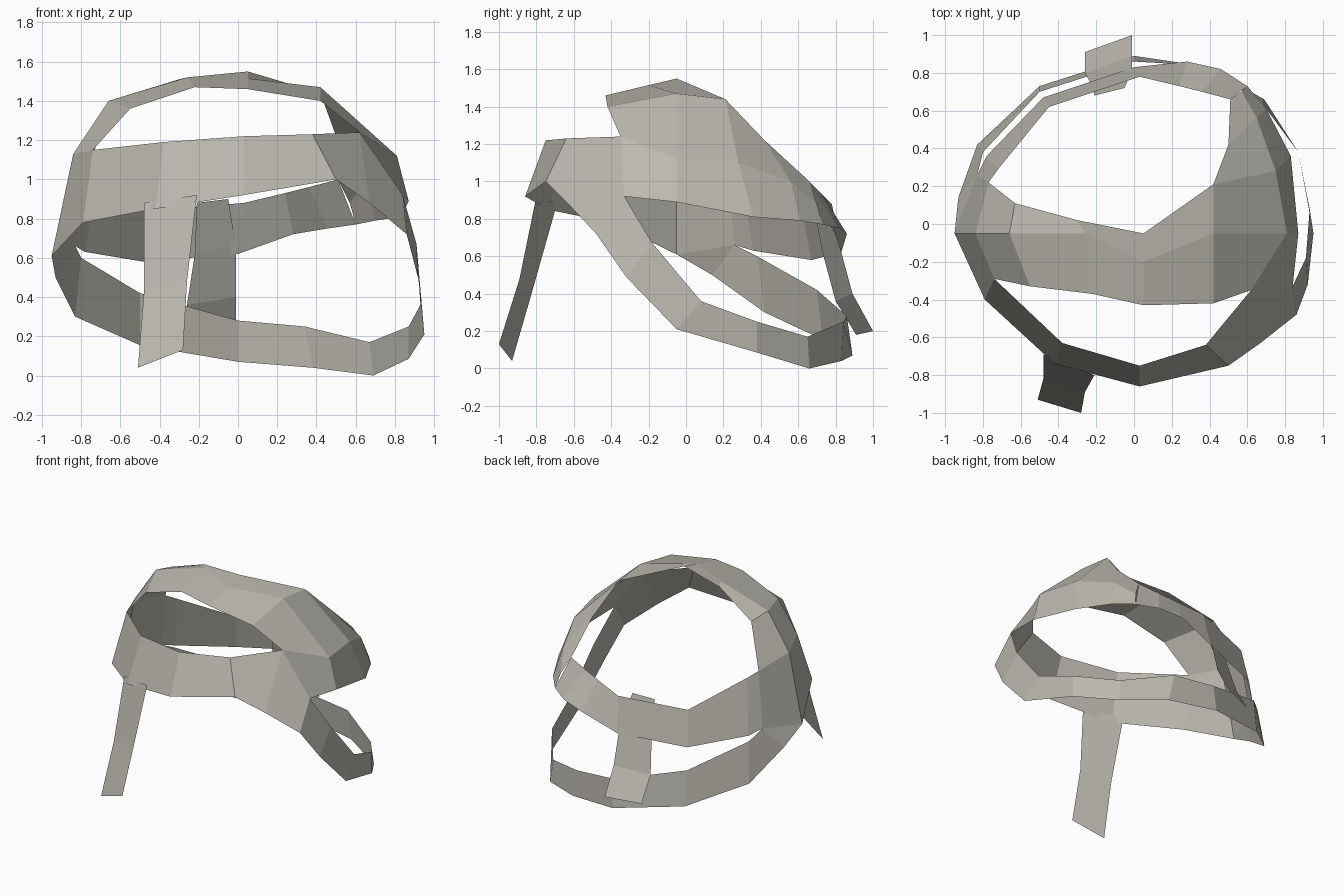
import bpy

cloth = bpy.data.materials.new("worn_grey_cloth")
cloth.diffuse_color = (0.50, 0.48, 0.43, 1)


def strap(name, rows):
    """Skin a flat-faced cloth strip through successive cross rows of points."""
    n = len(rows[0])
    verts = [p for row in rows for p in row]
    faces = [(i * n + j, i * n + j + 1, (i + 1) * n + j + 1, (i + 1) * n + j)
             for i in range(len(rows) - 1) for j in range(n - 1)]
    mesh = bpy.data.meshes.new(name)
    mesh.from_pydata(verts, [], faces)
    mesh.materials.append(cloth)
    mesh.update()
    obj = bpy.data.objects.new(name, mesh)
    bpy.context.collection.objects.link(obj)
    return obj


# crown strap over the top, left to right (front edge, middle, back edge)
strap("crown_strap", [
    [(-.79, -.40, .78), (-.95, -.05, .61), (-.83, .26, .66)],
    [(-.74, -.29, 1.15), (-.84, -.05, 1.13), (-.77, .22, 1.07)],
    [(-.55, -.33, 1.36), (-.66, -.05, 1.40), (-.63, .11, 1.37)],
    [(-.22, -.37, 1.47), (-.26, -.05, 1.52), (-.30, .02, 1.51)],
    [(.05, -.43, 1.46), (.05, -.20, 1.515), (.05, -.05, 1.55)],
    [(.42, -.42, 1.40), (.42, -.05, 1.47), (.42, .21, 1.44)],
    [(.62, -.35, 1.24), (.81, -.05, 1.12), (.75, .28, 1.10)],
    [(.84, -.33, .92), (.87, -.05, .89), (.83, .36, .81)],
])

# wide panel wrapping from the crown to the back on the right
strap("right_temple_panel", [
    [(.42, .21, 1.44), (.75, .28, 1.10), (.83, .36, .81)],
    [(.50, .42, 1.22), (.65, .56, 1.00), (.70, .61, .79)],
    [(.51, .66, 1.00), (.57, .70, .88), (.60, .73, .77)],
])

# upper strap round the back (top edge, bottom edge)
strap("back_strap", [
    [(.51, .66, 1.00), (.60, .73, .77)],
    [(.36, .70, .96), (.46, .82, .75)],
    [(.24, .73, .93), (.28, .86, .72)],
    [(.03, .78, .88), (.00, .83, .62)],
    [(-.45, .62, .84), (-.48, .67, .58)],
    [(-.72, .29, 1.03), (-.78, .36, .63)],
    [(-.77, .22, 1.07), (-.83, .26, .66)],
])

# forehead strap, left to right
strap("forehead_strap", [
    [(-.74, -.29, 1.15), (-.79, -.40, .78)],
    [(-.38, -.63, 1.19), (-.42, -.74, .85)],
    [(.03, -.75, 1.22), (.03, -.86, .92)],
    [(.38, -.64, 1.23), (.50, -.75, 1.00)],
    [(.62, -.35, 1.24), (.67, -.63, .88)],
    [(.84, -.33, .92), (.86, -.48, .72)],
])

# lower strap from the right temple down, round the nape and up to the left
strap("lower_strap", [
    [(.84, -.33, .92), (.86, -.48, .72)],
    [(.91, -.18, .67), (.92, -.32, .49)],
    [(.93, .08, .36), (.95, -.05, .21)],
    [(.87, .38, .25), (.87, .38, .085)],
    [(.67, .65, .17), (.69, .66, .00)],
    [(.34, .84, .25), (.38, .83, .04)],
    [(.00, .86, .28), (.00, .89, .07)],
    [(-.50, .70, .42), (-.50, .73, .155)],
    [(-.80, .38, .60), (-.83, .42, .30)],
    [(-.83, .26, .66), (-.93, .14, .50)],
    [(-.83, .26, .66), (-.95, -.05, .61)],
])

# loose hanging ends
strap("front_tail", [
    [(-.48, -.69, .88), (-.21, -.80, .92)],
    [(-.48, -.82, .42), (-.26, -.89, .48)],
    [(-.51, -.93, .04), (-.28, -1.0, .13)],
])
strap("back_tail", [
    [(-.21, .68, .88), (-.05, .72, .90)],
    [(-.22, .73, .62), (-.01, .82, .66)],
    [(-.26, .80, .36), (-.01, .89, .40)],
    [(-.26, .91, .18), (-.01, 1.0, .20)],
])
